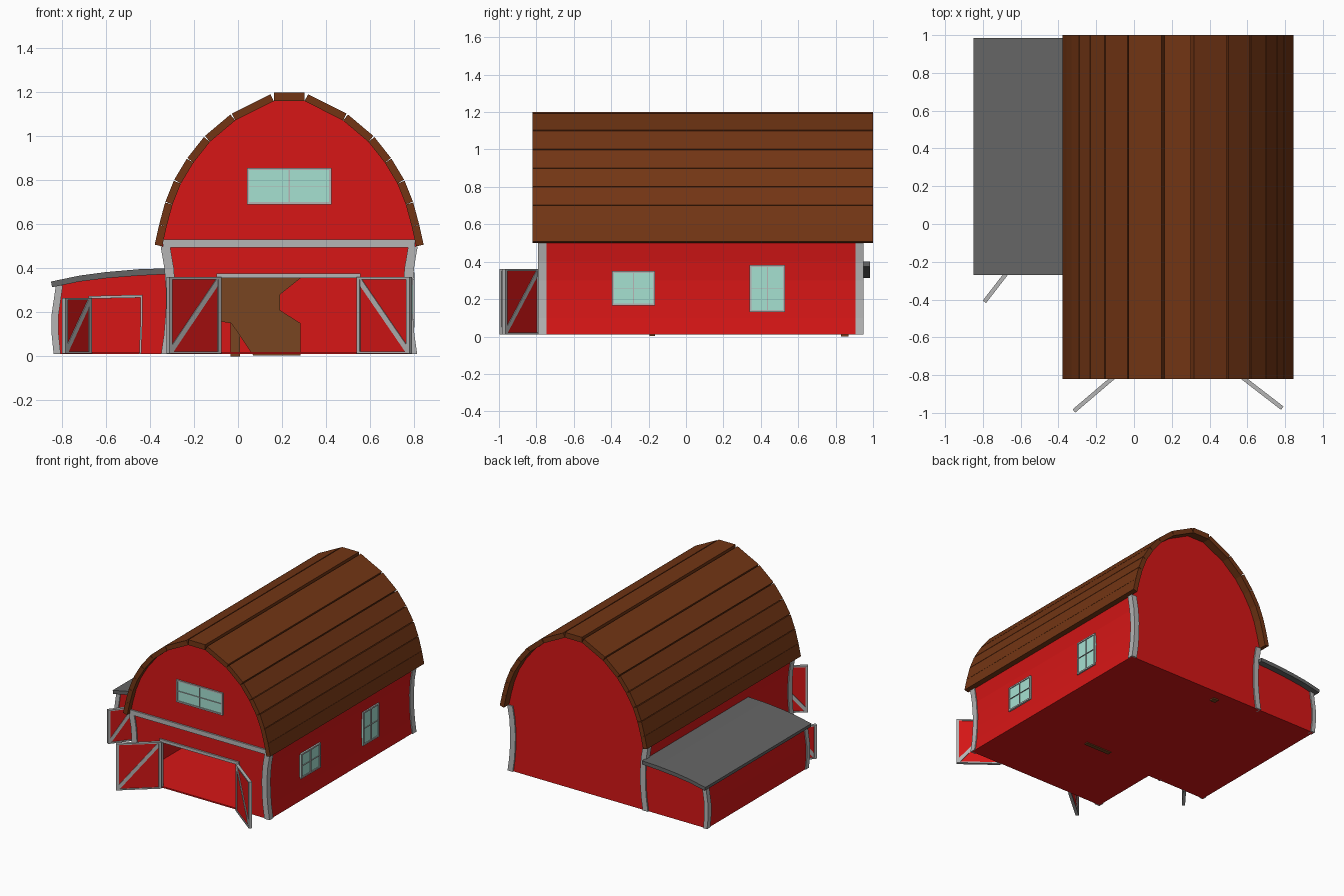
import bpy, bmesh, math
from mathutils import Vector

if "Cube" in bpy.data.objects:
    bpy.data.objects.remove(bpy.data.objects["Cube"])

def material(name, r, g, b):
    m = bpy.data.materials.new(name)
    m.diffuse_color = (r, g, b, 1)
    m.use_nodes = True
    m.node_tree.nodes["Principled BSDF"].inputs["Base Color"].default_value = m.diffuse_color
    return m

RED = material("red_paint", 0.68, 0.008, 0.008)
BROWN = material("roof_wood", 0.17, 0.036, 0.007)
WOOD = material("inner_wood", 0.19, 0.06, 0.015)
TRIM = material("trim", 0.46, 0.46, 0.46)
SLATE = material("grey_roof", 0.13, 0.13, 0.13)
GLASS = material("glass", 0.38, 0.75, 0.64)

def prisms(name, parts, mat, loc=(0, 0, 0), rot=0):
    """Each part is (xz outline, y0, y1), all in one object."""
    bm = bmesh.new()
    for pts, y0, y1 in parts:
        a = [bm.verts.new((x, y0, z)) for x, z in pts]
        b = [bm.verts.new((x, y1, z)) for x, z in pts]
        bm.faces.new(a)
        bm.faces.new(b[::-1])
        n = len(pts)
        for i in range(n):
            j = (i + 1) % n
            bm.faces.new((a[i], b[i], b[j], a[j]))
    bmesh.ops.recalc_face_normals(bm, faces=bm.faces)
    me = bpy.data.meshes.new(name)
    bm.to_mesh(me)
    bm.free()
    me.materials.append(mat)
    ob = bpy.data.objects.new(name, me)
    ob.location = loc
    ob.rotation_euler.z = rot
    bpy.context.collection.objects.link(ob)
    return ob

def rect(x0, x1, z0, z1):
    return [(x0, z0), (x1, z0), (x1, z1), (x0, z1)]

C = 0.2325                      # barn centre line
FRONT, BACK, T = -0.78, 0.94, 0.015
wall = [(0.575, 0.01), (0.562, 0.1), (0.554, 0.2), (0.553, 0.3), (0.56, 0.4), (0.577, 0.5)]
arch = [(0.577, 0.5), (0.557, 0.59), (0.53, 0.69), (0.492, 0.785), (0.435, 0.88),
        (0.36, 0.975), (0.245, 1.072), (0.07, 1.16)]

# barn walls
half = wall + arch[1:]
def both(h):
    return [(C + w, z) for w, z in h] + [(C - w, z) for w, z in reversed(h)]
outline = both(half)
inner = both([(w - T, z) for w, z in half[:-1]] + [(0.065, 1.16 - T)])
door_l, door_r, door_h = -0.085, 0.545, 0.355
notch = [(door_l, 0.01), (door_l, door_h), (door_r, door_h), (door_r, 0.01)]
prisms("barn_front_wall", [(outline + notch, FRONT, FRONT + T)], RED)
prisms("barn_back_wall", [(outline, BACK - T, BACK)], RED)
prisms("barn_side_walls", [(outline + inner[::-1], FRONT + T, BACK - T)], RED)
prisms("barn_floor", [(rect(C - 0.572, C + 0.572, 0.01, 0.02), FRONT + 0.002, BACK - 0.002)], RED)

# roof planks, wedge gaps on the outside
planks = []
for s in (1, -1):
    for (w0, z0), (w1, z1) in zip(arch, arch[1:]):
        d = Vector((w1 - w0, z1 - z0)).normalized()
        n = Vector((d.y, -d.x)) * 0.035
        quad = [(w0, z0), (w1, z1), (w1 + n.x, z1 + n.y), (w0 + n.x, z0 + n.y)]
        planks.append(([(C + s * w, z) for w, z in quad], -0.82, 1.0))
planks.append((rect(C - 0.07, C + 0.07, 1.16, 1.2), -0.82, 1.0))
prisms("roof_planks", planks, BROWN)

# corner trims follow the bowed wall
corner = [(w + 0.007, z) for w, z in wall] + [(w - 0.036, z) for w, z in reversed(wall)]
trims = []
for s in (1, -1):
    pts = [(C + s * w, z) for w, z in corner]
    trims += [(pts, FRONT - 0.01, FRONT + 0.035), (pts, BACK - 0.035, BACK + 0.01)]
prisms("corner_trims", trims, TRIM)
prisms("front_band", [(rect(C - 0.573, C + 0.573, 0.495, 0.53), FRONT - 0.012, FRONT + 0.005)], TRIM)

# door surround
prisms("main_door_frame", [
    (rect(door_l - 0.012, door_r + 0.012, door_h, 0.377), FRONT - 0.012, FRONT + T),
    (rect(door_l - 0.008, door_l + 0.004, 0.01, door_h), FRONT - 0.008, FRONT + T),
    (rect(door_r - 0.004, door_r + 0.008, 0.01, door_h), FRONT - 0.008, FRONT + T)], TRIM)

def door(name, hinge, end, z0, z1):
    """Open door leaf: panel, frame and brace, hinged at local x = 0."""
    d = Vector(end) - Vector(hinge)
    L, rot, f = d.length, math.atan2(d.y, d.x), 0.018
    loc = (hinge[0], hinge[1], 0)
    prisms(name + "_panel", [(rect(0.004, L - 0.004, z0 + 0.004, z1 - 0.004), -0.005, 0.005)],
           RED, loc, rot)
    brace = [(0.01, z1 - 0.03), (0.01, z1 - 0.005), (0.022, z1 - 0.005),
             (L - 0.01, z0 + 0.03), (L - 0.01, z0 + 0.005), (L - 0.022, z0 + 0.005)]
    bars = [rect(0, f, z0, z1), rect(L - f, L, z0, z1),
            rect(f, L - f, z0, z0 + 0.01), rect(f, L - f, z1 - 0.01, z1)]
    prisms(name + "_frame", [(b, -0.011, 0.011) for b in bars] + [(brace, -0.009, 0.009)],
           TRIM, loc, rot)

door("main_door_left", (-0.083, -0.79), (-0.318, -0.99), 0.012, 0.36)
door("main_door_right", (0.545, -0.79), (0.785, -0.975), 0.012, 0.36)
door("lean_to_door", (-0.672, -0.257), (-0.792, -0.412), 0.012, 0.265)

def window(name, x0, x1, z0, z1, rows, loc, rot=0):
    """Glass with frame, one central mullion and thin glazing bars."""
    f, xm = 0.011, (x0 + x1) / 2
    prisms(name + "_glass", [(rect(x0, x1, z0, z1), -0.004, 0.012)], GLASS, loc, rot)
    bars = [rect(x0, x0 + f, z0, z1), rect(x1 - f, x1, z0, z1),
            rect(x0, x1, z0, z0 + f), rect(x0, x1, z1 - f, z1),
            rect(xm - 0.003, xm + 0.003, z0, z1)]
    for i in range(1, rows):
        z = z0 + (z1 - z0) * i / rows
        bars.append(rect(x0, x1, z - 0.0015, z + 0.0015))
    prisms(name + "_frame", [(b, -0.01, 0.012) for b in bars], TRIM, loc, rot)

window("gable_window", 0.04, 0.425, 0.69, 0.857, 2, (0, FRONT, 0))
window("side_window_front", -0.395, -0.165, 0.165, 0.35, 2, (0.792, 0, 0), math.pi / 2)
window("side_window_back", 0.34, 0.53, 0.132, 0.382, 2, (0.792, 0, 0), math.pi / 2)

# lean-to shed on the left
LF = -0.25
lean = [(-0.832, 0.01), (-0.841, 0.1), (-0.841, 0.19), (-0.822, 0.322)]
under = [(-0.72, 0.34), (-0.6, 0.355), (-0.45, 0.367), (-0.325, 0.373)]
shed = lean + under + [(-0.325, 0.01)]
shed_notch = [(-0.44, 0.01), (-0.435, 0.267), (-0.672, 0.262), (-0.672, 0.01)]
prisms("lean_to_front_wall", [(shed + shed_notch, LF, LF + T)], RED)
prisms("lean_to_back_wall", [(shed, BACK - T, BACK - 0.001)], RED)
prisms("lean_to_side_wall", [(lean + [(x + T, z) for x, z in reversed(lean)], LF + T, BACK - T)], RED)
prisms("lean_to_floor", [(rect(-0.83, -0.325, 0.01, 0.02), LF + 0.002, BACK - 0.002)], RED)
top = [(-0.85, 0.34), (-0.72, 0.367), (-0.6, 0.383), (-0.45, 0.396), (-0.325, 0.4)]
prisms("lean_to_roof", [(top + under[::-1] + [(-0.845, 0.314)], -0.27, 0.985)], SLATE)
strip = [(x - 0.006, z) for x, z in lean] + [(x + 0.026, z) for x, z in reversed(lean)]
prisms("lean_to_corner_trims", [(strip, LF - 0.008, LF + 0.03), (strip, BACK - 0.03, BACK + 0.008)], TRIM)
prisms("lean_to_door_frame", [
    ([(-0.68, 0.262), (-0.435, 0.267), (-0.435, 0.28), (-0.68, 0.274)], LF - 0.008, LF + T),
    ([(-0.449, 0.01), (-0.44, 0.01), (-0.435, 0.14), (-0.435, 0.267), (-0.444, 0.267), (-0.444, 0.14)],
     LF - 0.008, LF + T)], TRIM)

# timber partition, loft deck and rear post inside the barn
prisms("inner_partition", [
    ([(0.07, 0.003), (0.285, 0.003), (0.285, 0.15), (0.19, 0.21), (0.19, 0.28),
      (0.29, 0.36), (-0.2, 0.36), (-0.2, 0.18), (-0.03, 0.15)], -0.195, -0.165)], WOOD)
prisms("loft_deck", [(rect(-0.3, 0.19, 0.28, 0.3), -0.165, BACK - T)], WOOD)
prisms("loft_post", [(rect(-0.033, 0.01, 0.0, 0.28), 0.83, 0.87)], WOOD)
